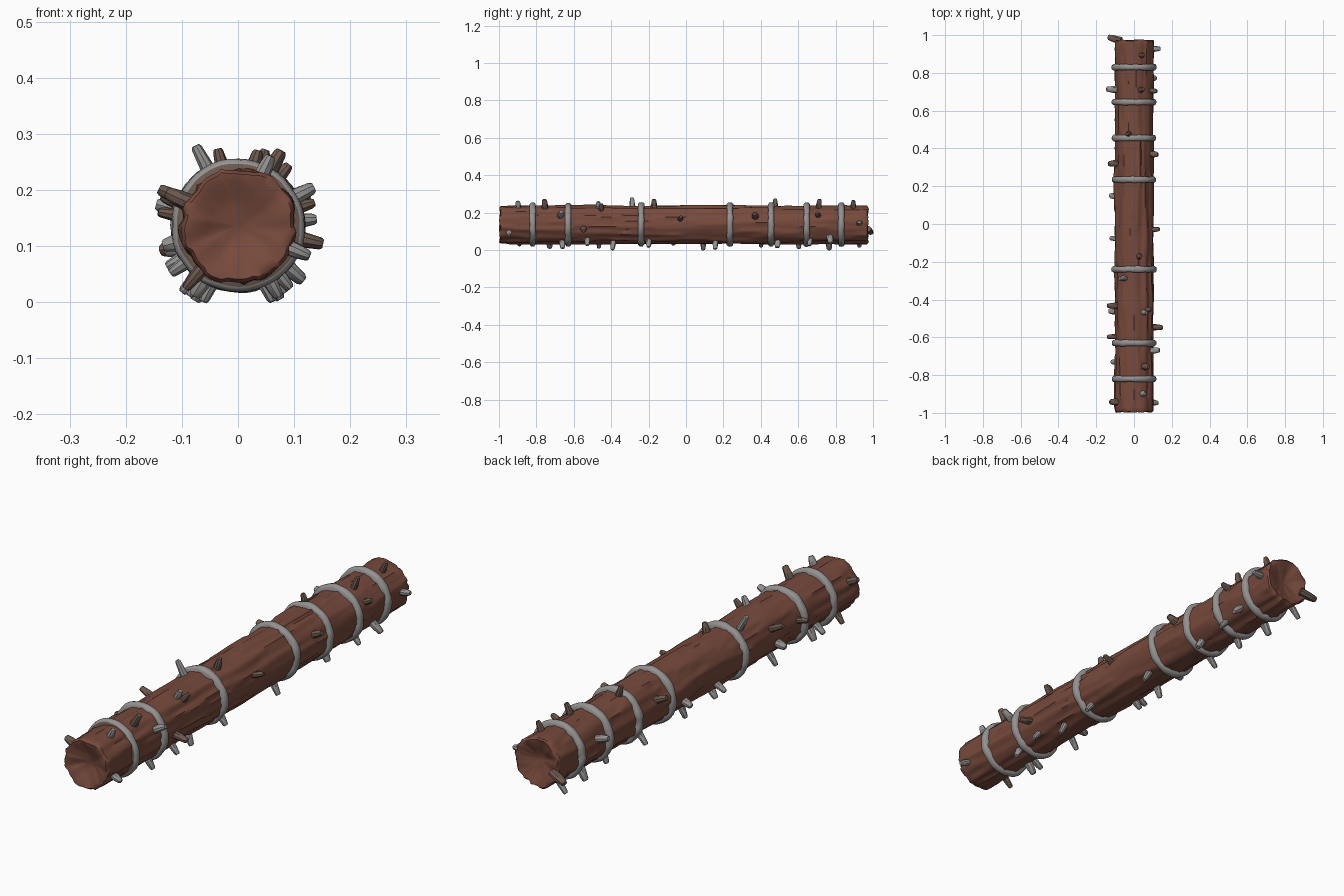
import bpy, bmesh, math, random
from mathutils import Vector, Matrix, noise

if "Cube" in bpy.data.objects:
    bpy.data.objects.remove(bpy.data.objects["Cube"])

random.seed(4)
CZ = 0.136  # height of the log axis


def material(name, rgb):
    m = bpy.data.materials.new(name)
    m.diffuse_color = (*rgb, 1)
    m.use_nodes = True
    m.node_tree.nodes["Principled BSDF"].inputs["Base Color"].default_value = m.diffuse_color
    return m


BARK = material("bark_brown", (0.185, 0.068, 0.045))
STEEL = material("worn_steel", (0.30, 0.29, 0.285))
RUST = material("dull_rust", (0.150, 0.098, 0.075))


def finish(name, bm, mats, angle=40):
    bmesh.ops.recalc_face_normals(bm, faces=bm.faces)
    me = bpy.data.meshes.new(name)
    bm.to_mesh(me)
    bm.free()
    ob = bpy.data.objects.new(name, me)
    bpy.context.collection.objects.link(ob)
    for m in mats:
        me.materials.append(m)
    bpy.ops.object.select_all(action='DESELECT')
    ob.select_set(True)
    bpy.context.view_layer.objects.active = ob
    bpy.ops.object.shade_smooth_by_angle(angle=math.radians(angle))
    return ob


def bridge(bm, a, b, closed=True):
    n = len(a)
    return [bm.faces.new((a[i], a[(i + 1) % n], b[(i + 1) % n], b[i]))
            for i in range(n)]


# Bark radius: long ridges, broad lumps and stepped flakes
def bark_radius(a, y):
    c, s = math.cos(a), math.sin(a)
    ridges = noise.noise(Vector((c * 3.2, s * 3.2, y * 2.2)))
    lumps = noise.noise(Vector((c * 1.3 + 9, s * 1.3, y * 6)))
    flake = noise.noise(Vector((c * 4 + 3, s * 4, y * 3 + 5)))
    step = 0.005 if flake > 0.12 else 0.0
    return 0.100 + 0.006 * ridges + 0.004 * lumps + step


# Log with dented, slightly ragged ends
NA, NY = 64, 90
bm = bmesh.new()
rows = []


def log_row(y, factor, shift):
    row = []
    for i in range(NA):
        a = math.tau * i / NA
        r = bark_radius(a, y) * factor
        p = Vector((r * math.cos(a), y, CZ + r * math.sin(a)))
        p.y += shift + 0.007 * noise.noise(p * 30) * (factor < 1)
        row.append(bm.verts.new(p))
    rows.append(row)


Y0, Y1 = -0.99, 0.968
for f, d in ((0.08, 0.020), (0.3, 0.018), (0.55, 0.007), (0.8, -0.004), (0.94, -0.006)):
    log_row(Y0, f, d)
for j in range(NY + 1):
    log_row(Y0 + (Y1 - Y0) * j / NY, 1, 0)
for f, d in ((0.94, 0.006), (0.8, 0.004), (0.55, -0.007), (0.3, -0.018), (0.08, -0.020)):
    log_row(Y1, f, d)
for a, b in zip(rows, rows[1:]):
    bridge(bm, a, b)
bm.faces.new(rows[0])
bm.faces.new(rows[-1])
finish("log", bm, [BARK], 45)


# Rounded, slightly hammered iron bands
PROFILE = [(-0.016, 0.088), (-0.016, 0.110), (-0.010, 0.117), (0.0, 0.119),
           (0.010, 0.117), (0.016, 0.110), (0.016, 0.088)]
for k, y in enumerate((-0.82, -0.63, -0.24, 0.235, 0.455, 0.645, 0.83)):
    bm = bmesh.new()
    loops = []
    for dy, r in PROFILE:
        loop = []
        for i in range(48):
            a = math.tau * i / 48
            d = Vector((math.cos(a), 0, math.sin(a)))
            wob = noise.noise(d * 2.5 + Vector((k * 7, 0, 0)))
            rr = r + 0.004 * wob
            yy = y + dy + 0.004 * noise.noise(d * 3 + Vector((0, k * 5, dy * 40)))
            loop.append(bm.verts.new((rr * d.x, yy, CZ + rr * d.z)))
        loops.append(loop)
    for j in range(len(loops)):
        for f in bridge(bm, loops[j], loops[(j + 1) % len(loops)]):
            # the front wall of the foremost band is rusty
            f.material_index = 1 if k == 0 and j == 0 else 0
    finish(f"iron_band_{k + 1}", bm, [STEEL, RUST], 50)


# Blunt tapered spikes: (position along log, angle in degrees)
STEEL_PEGS = [(-.94, -23), (-.89, 65), (-.68, 27), (-.28, 118), (-.46, 62), (.76, -40),
              (.92, 5), (.71, 165), (.14, 200), (-.08, 210), (-.46, 195), (-.74, 215),
              (-.74, -122), (-.67, -60), (-.53, -50), (-.46, -125), (-.38, -65),
              (-.20, -55), (-.08, -130), (.10, -115), (.16, -60), (.40, -130),
              (.50, -60), (.60, -115), (.67, -50), (.76, -120), (.92, -130)]
RUST_PEGS = [(-.75, 60), (-.545, -12), (-.46, 50), (-.17, 75), (-.04, 17), (.38, 25),
             (.48, 105), (.70, 70), (.715, 28), (.89, 68), (.955, 198), (.33, 158),
             (-.43, 155), (-.59, 170), (-.94, 155), (-.90, -130)]


def spike(name, y, deg, mat):
    a = math.radians(deg)
    out = Vector((math.cos(a), random.uniform(-0.1, 0.1), math.sin(a)))
    tip = random.uniform(0.137, 0.156)
    if y > 0.95:  # the leaning spike at the back end
        out.y, tip = 0.28, 0.150
    if name == "steel_spike_4":
        tip = 0.162
    rot = out.to_track_quat('Z', 'Y').to_matrix().to_4x4()
    mw = Matrix.Translation((0, y, CZ)) @ rot
    if y > 0.95:
        mw = Matrix.Translation((0, -0.005, 0)) @ mw
    w = random.uniform(0.85, 1.15)
    bm = bmesh.new()
    prev = None
    for r, z in ((0.018, 0.075), (0.0165, 0.115), (0.0125, tip - 0.005), (0.009, tip)):
        loop = [bm.verts.new(mw @ Vector((r * w * math.cos(t), 0.85 * r * w * math.sin(t), z)))
                for t in (math.tau * i / 9 for i in range(9))]
        if prev:
            bridge(bm, prev, loop)
        else:
            bm.faces.new(loop)
        prev = loop
    bm.faces.new(prev)
    finish(name, bm, [mat], 35)


for i, (y, d) in enumerate(STEEL_PEGS):
    spike(f"steel_spike_{i + 1}", y, d, STEEL)
for i, (y, d) in enumerate(RUST_PEGS):
    spike(f"rusty_spike_{i + 1}", y, d, RUST)
